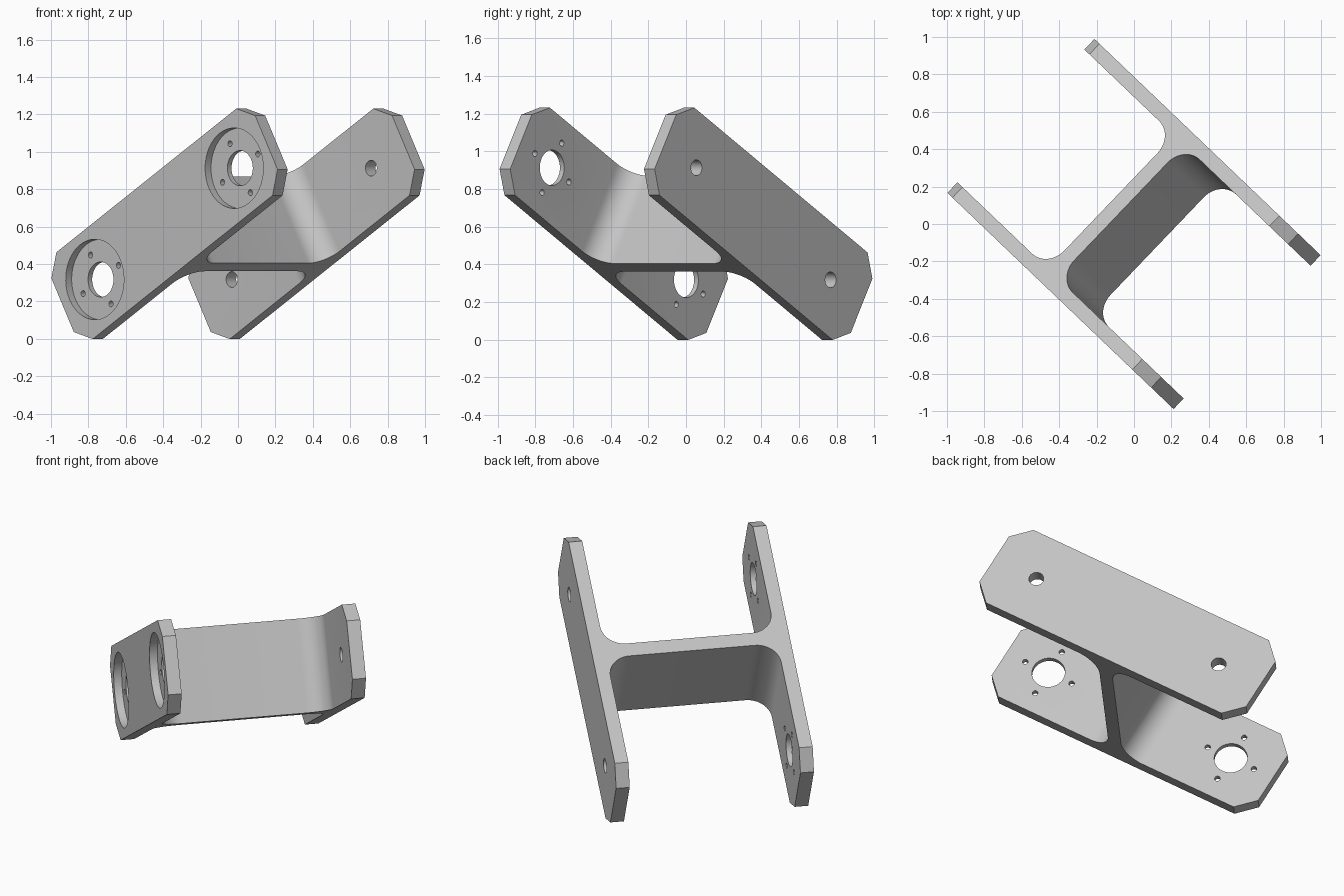
import bpy
import bmesh
from math import radians, sin, cos, pi
from mathutils import Matrix

if "Cube" in bpy.data.objects:
    bpy.data.objects.remove(bpy.data.objects["Cube"], do_unlink=True)

# Local frame: x along the plates, y across them, z over their width
HALF_LEN, HALF_WIDTH, CHAMFER = 0.87, 0.268, 0.102
OUTER, INNER = 0.569, 0.491
HALF_WEB, FILLET = 0.043, 0.13
HOLE_X = 0.595

grey = bpy.data.materials.new("plain grey")
grey.use_nodes = True
colour = (0.55, 0.55, 0.55, 1)
grey.diffuse_color = colour
grey.node_tree.nodes["Principled BSDF"].inputs["Base Color"].default_value = colour


def prism(name, points, vector):
    """Closed solid from a flat outline swept along a vector."""
    bm = bmesh.new()
    face = bm.faces.new([bm.verts.new(p) for p in points])
    swept = bmesh.ops.extrude_face_region(bm, geom=[face])["geom"]
    verts = [g for g in swept if isinstance(g, bmesh.types.BMVert)]
    bmesh.ops.translate(bm, verts=verts, vec=vector)
    bmesh.ops.recalc_face_normals(bm, faces=bm.faces)
    mesh = bpy.data.meshes.new(name)
    bm.to_mesh(mesh)
    bm.free()
    mesh.materials.append(grey)
    obj = bpy.data.objects.new(name, mesh)
    bpy.context.collection.objects.link(obj)
    return obj


def combine(target, tool, operation):
    """Apply a boolean and discard the helper."""
    mod = target.modifiers.new("cut", "BOOLEAN")
    mod.operation, mod.solver, mod.object = operation, "EXACT", tool
    bpy.context.view_layer.objects.active = target
    bpy.ops.object.modifier_apply(modifier=mod.name)
    bpy.data.objects.remove(tool, do_unlink=True)


def drill(target, x, z, radius, y0, y1, sides):
    ring = [(x + radius * cos(2 * pi * i / sides), y0,
             z + radius * sin(2 * pi * i / sides)) for i in range(sides)]
    combine(target, prism("drill", ring, (0, y1 - y0, 0)), "DIFFERENCE")


# H-shaped section with filleted inner corners, mirrored from one quarter
quarter = [(1, OUTER), (1, INNER)]
for i in range(13):
    a = pi / 2 * (1 + i / 12)
    quarter.append((HALF_WEB + FILLET + FILLET * cos(a),
                    INNER - FILLET + FILLET * sin(a)))
right = quarter + [(x, -y) for x, y in reversed(quarter)]
section = right + [(-x, y) for x, y in reversed(right)]
bracket = prism("bracket", [(x, y, -0.4) for x, y in section], (0, 0, 0.8))

# Trim to the chamfered plate outline
corner = [(HALF_LEN, HALF_WIDTH - CHAMFER), (HALF_LEN - CHAMFER, HALF_WIDTH)]
top = corner + [(-x, z) for x, z in reversed(corner)]
outline = top + [(x, -z) for x, z in reversed(top)]
combine(bracket, prism("outline", [(x, -1, z) for x, z in outline], (0, 2, 0)),
        "INTERSECT")

for x in (-HOLE_X, HOLE_X):
    # Front plate: round recess, centre bore and four screw holes
    drill(bracket, x, 0, 0.215, -0.7, -OUTER + 0.046, 64)
    drill(bracket, x, 0, 0.094, -0.7, -0.4, 48)
    for i in range(4):
        a = i * pi / 2
        drill(bracket, x + 0.151 * cos(a), 0.151 * sin(a), 0.016, -0.7, -0.4, 16)
    # Rear plate: pivot hole
    drill(bracket, x, 0, 0.042, 0.4, 0.7, 32)

# Shade and tilt into place
bpy.ops.object.select_all(action="DESELECT")
bracket.select_set(True)
bpy.context.view_layer.objects.active = bracket
bpy.ops.object.shade_smooth_by_angle(angle=radians(30))
bracket.matrix_world = (Matrix.Translation((0, 0, 0.615))
                        @ Matrix.Rotation(radians(-43.7), 4, "Z")
                        @ Matrix.Rotation(radians(-30), 4, "Y"))
